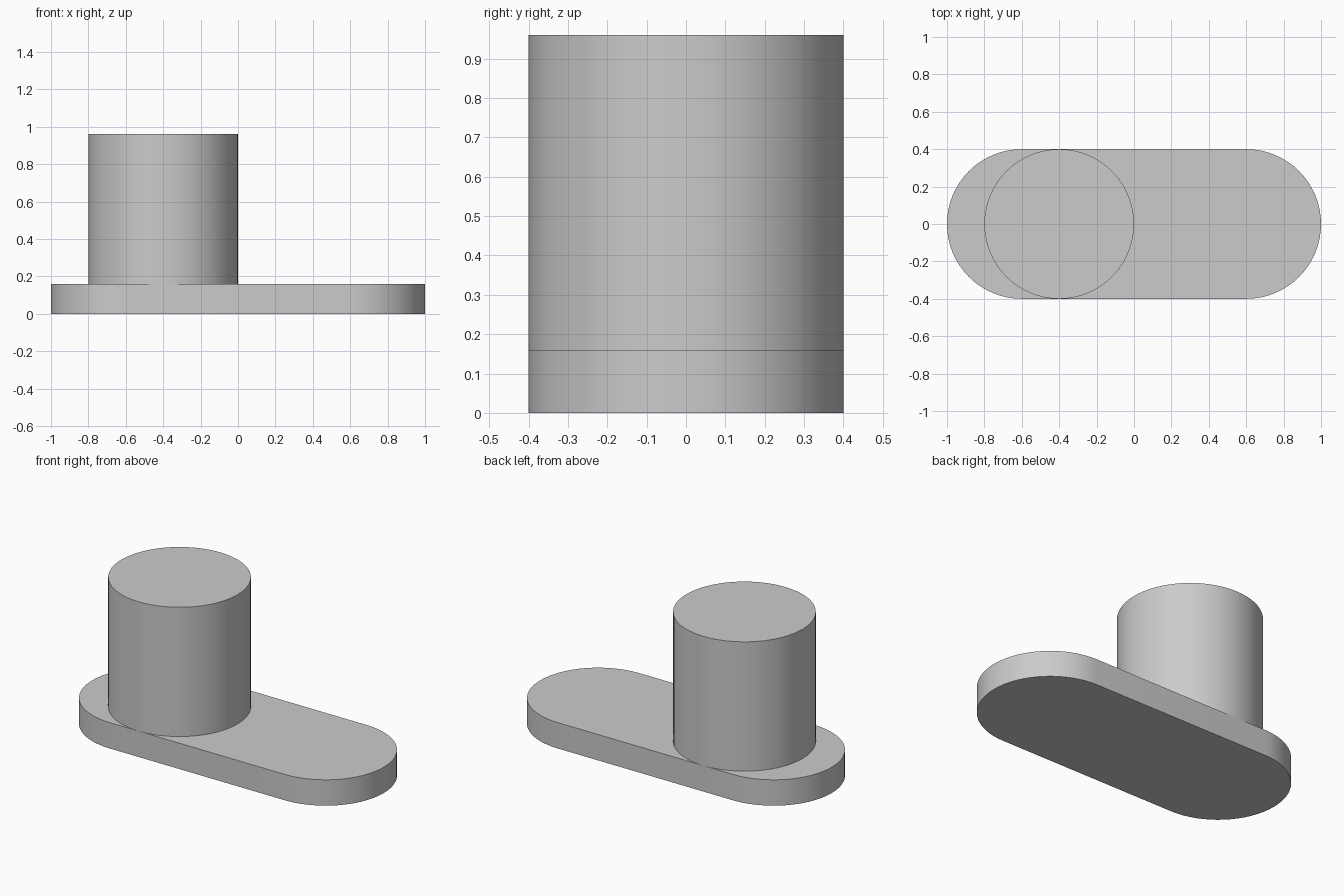
import bpy
import bmesh
from math import cos, sin, pi

cube = bpy.data.objects.get("Cube")
if cube:
    bpy.data.objects.remove(cube, do_unlink=True)

RADIUS = 0.4
BASE_TOP = 0.16
POST_TOP = 0.96
SEGMENTS = 64

# Single plain grey
grey = bpy.data.materials.new("light_grey")
grey.use_nodes = True
colour = (0.6, 0.6, 0.6, 1)
grey.diffuse_color = colour
grey.node_tree.nodes["Principled BSDF"].inputs["Base Color"].default_value = colour


def arc(cx, start, end, steps):
    """Points on an arc centred on (cx, 0)."""
    angles = [start + (end - start) * i / steps for i in range(steps + 1)]
    return [(cx + RADIUS * cos(a), RADIUS * sin(a)) for a in angles]


def extrude_outline(name, outline, bottom, top):
    """Closed solid made by raising an outline from bottom to top."""
    bm = bmesh.new()
    face = bm.faces.new([bm.verts.new((x, y, bottom)) for x, y in outline])
    raised = bmesh.ops.extrude_face_region(bm, geom=[face], use_keep_orig=True)
    verts = [v for v in raised["geom"] if isinstance(v, bmesh.types.BMVert)]
    bmesh.ops.translate(bm, verts=verts, vec=(0, 0, top - bottom))
    bmesh.ops.recalc_face_normals(bm, faces=bm.faces)
    mesh = bpy.data.meshes.new(name)
    bm.to_mesh(mesh)
    bm.free()
    mesh.materials.append(grey)
    obj = bpy.data.objects.new(name, mesh)
    bpy.context.collection.objects.link(obj)
    bpy.ops.object.select_all(action="DESELECT")
    obj.select_set(True)
    bpy.context.view_layer.objects.active = obj
    bpy.ops.object.shade_smooth_by_angle(angle=pi / 6)
    return obj


# Base plate with rounded ends
half = SEGMENTS // 2
slot = arc(0.6, -pi / 2, pi / 2, half) + arc(-0.6, pi / 2, 3 * pi / 2, half)
extrude_outline("base_plate", slot, 0, BASE_TOP)

# Round post standing off-centre on the plate
circle = arc(-0.4, 0, 2 * pi, SEGMENTS)[:-1]
extrude_outline("post", circle, BASE_TOP, POST_TOP)
